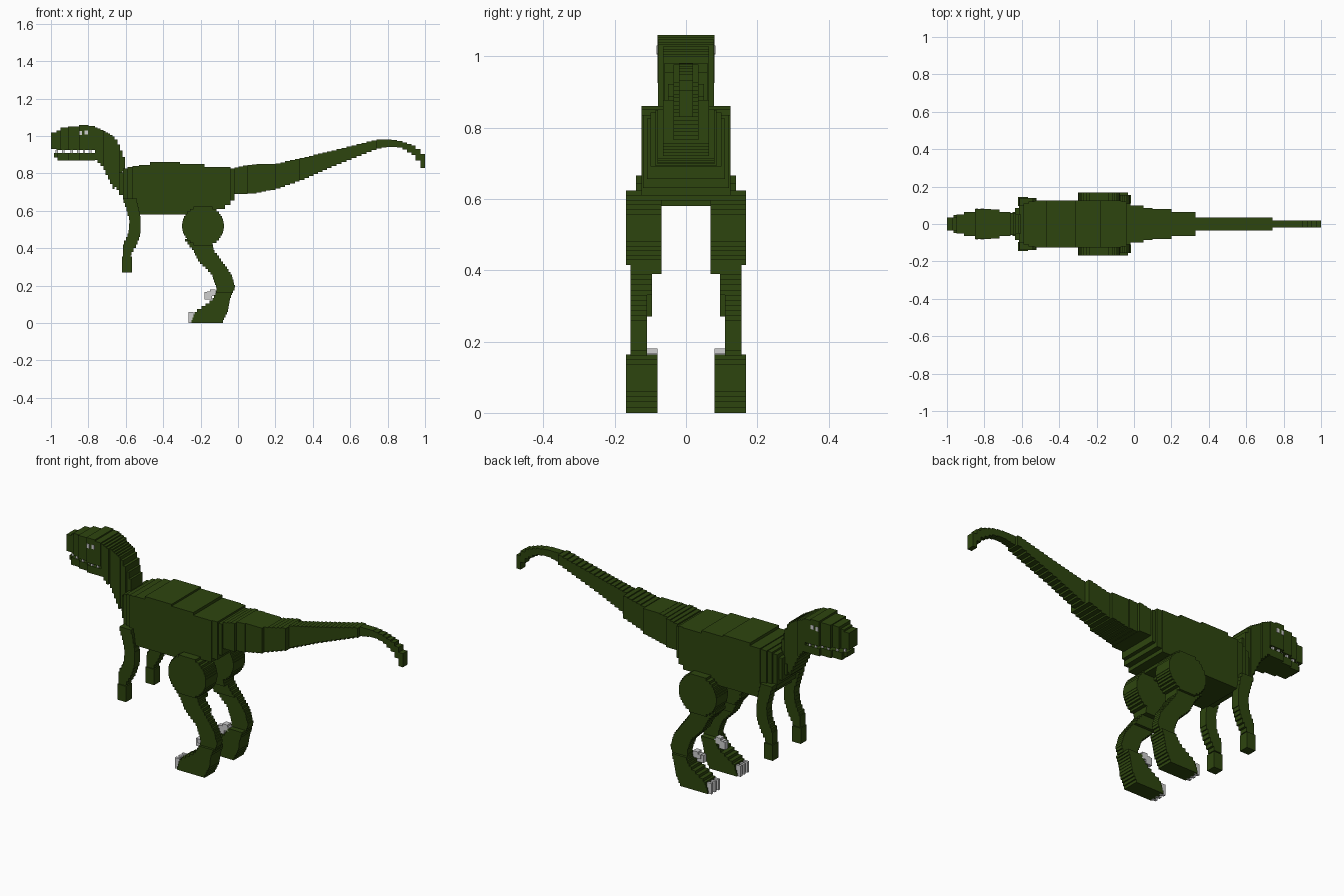
import bpy, bmesh, math


def material(name, rgb):
    m = bpy.data.materials.new(name)
    m.diffuse_color = (*rgb, 1)
    return m


GREEN = material("dark green skin", (0.027, 0.06, 0.0045))
WHITE = material("pale grey claw", (0.62, 0.62, 0.62))


def boxes(name, items, mat):
    """One object from axis-aligned boxes (x0, x1, y0, y1, z0, z1)."""
    bm = bmesh.new()
    for x0, x1, y0, y1, z0, z1 in items:
        r = bmesh.ops.create_cube(bm, size=1)
        for v in r["verts"]:
            v.co = (x1 if v.co.x > 0 else x0, y1 if v.co.y > 0 else y0,
                    z1 if v.co.z > 0 else z0)
    me = bpy.data.meshes.new(name)
    bm.to_mesh(me)
    bm.free()
    me.materials.append(mat)
    ob = bpy.data.objects.new(name, me)
    bpy.context.collection.objects.link(ob)
    return ob


def pair(name, items, mat):
    """Left and right copies mirrored across y = 0."""
    boxes(name + "_left", items, mat)
    boxes(name + "_right", [(a, b, -d, -c, e, f) for a, b, c, d, e, f in items], mat)


def steps(pts, size):
    """Stair-step a profile of (t, low, high, *width); width holds per span."""
    out = []
    for p, q in zip(pts, pts[1:]):
        n = max(1, round(abs(q[0] - p[0]) / size))
        for i in range(n):
            f = [p[0] + (q[0] - p[0]) * k / n for k in (i, i + 1)]
            m = (i + 0.5) / n
            lo, hi = (p[k] + (q[k] - p[k]) * m for k in (1, 2))
            out.append((min(f), max(f), lo, hi, *p[3:]))
    return out


def columns(pts, size):
    return [(a, b, -w, w, lo, hi) for a, b, lo, hi, w in steps(pts, size)]


def rows(pts, size):
    return [(lo, hi, y0, y1, a, b) for a, b, lo, hi, y0, y1 in steps(pts, size)]


# Torso: large flat slabs, tapering chest and hips
boxes("torso", [
    (-0.65, -0.635, -0.065, 0.065, 0.71, 0.77),
    (-0.635, -0.615, -0.085, 0.085, 0.685, 0.805),
    (-0.615, -0.59, -0.10, 0.10, 0.66, 0.825),
    (-0.59, -0.565, -0.11, 0.11, 0.62, 0.835),
    (-0.565, -0.53, -0.12, 0.12, 0.59, 0.84),
    (-0.53, -0.47, -0.125, 0.125, 0.58, 0.845),
    (-0.47, -0.31, -0.125, 0.125, 0.58, 0.86),
    (-0.31, -0.18, -0.125, 0.125, 0.58, 0.85),
    (-0.18, -0.12, -0.125, 0.125, 0.595, 0.835),
    (-0.12, -0.07, -0.125, 0.125, 0.61, 0.835),
    (-0.07, -0.04, -0.12, 0.12, 0.63, 0.835),
    (-0.04, -0.02, -0.11, 0.11, 0.655, 0.825),
    (-0.02, -0.005, -0.09, 0.09, 0.71, 0.80)], GREEN)

# Tail rising then drooping at the tip
boxes("tail", columns([
    (-0.02, 0.69, 0.83, 0.10), (0.05, 0.69, 0.845, 0.085), (0.1, 0.695, 0.85, 0.08),
    (0.2, 0.715, 0.85, 0.065), (0.33, 0.76, 0.88, 0.035), (0.5, 0.835, 0.92, 0.035),
    (0.74, 0.93, 0.98, 0.02), (0.82, 0.945, 0.98, 0.02), (0.88, 0.935, 0.97, 0.02),
    (0.95, 0.89, 0.945, 0.02), (1.0, 0.81, 0.89, 0.02)], 0.026), GREEN)

# Neck
boxes("neck", columns([
    (-0.765, 0.88, 1.05, 0.078), (-0.72, 0.83, 1.03, 0.065), (-0.66, 0.705, 0.995, 0.06),
    (-0.63, 0.79, 0.94, 0.05), (-0.605, 0.82, 0.87, 0.05)], 0.013), GREEN)

# Head and lower jaw with an open slit between them
boxes("upper_head", [
    (-1.0, -0.97, -0.035, 0.035, 0.93, 1.02), (-0.97, -0.95, -0.035, 0.035, 0.925, 1.03),
    (-0.95, -0.91, -0.05, 0.05, 0.925, 1.045), (-0.91, -0.85, -0.065, 0.065, 0.925, 1.05),
    (-0.85, -0.80, -0.08, 0.08, 0.925, 1.06), (-0.80, -0.765, -0.08, 0.08, 0.925, 1.053)], GREEN)
boxes("lower_jaw", [
    (-0.985, -0.965, -0.03, 0.03, 0.885, 0.91), (-0.965, -0.91, -0.048, 0.048, 0.87, 0.91),
    (-0.91, -0.85, -0.06, 0.06, 0.87, 0.91), (-0.85, -0.765, -0.075, 0.075, 0.87, 0.91)], GREEN)
pair("teeth", [(x, x + 0.012, w - 0.01, w, 0.91, 0.926) for x, w in
               ((-0.975, 0.03), (-0.94, 0.046), (-0.895, 0.058), (-0.86, 0.058),
                (-0.83, 0.073), (-0.795, 0.073))], WHITE)
pair("eye", [(-0.848, -0.833, 0.078, 0.082, 1.005, 1.028),
             (-0.82, -0.803, 0.078, 0.082, 1.008, 1.03)], WHITE)

# Thin arms with a block hand
pair("arm", rows([
    (0.665, -0.615, -0.545, 0.095, 0.14), (0.62, -0.60, -0.53, 0.095, 0.14),
    (0.55, -0.58, -0.52, 0.095, 0.14), (0.48, -0.585, -0.52, 0.095, 0.14),
    (0.42, -0.615, -0.54, 0.095, 0.14), (0.36, -0.615, -0.575, 0.10, 0.14),
    (0.35, -0.615, -0.575, 0.10, 0.14)], 0.02), GREEN)
pair("hand", [(-0.62, -0.568, 0.095, 0.145, 0.27, 0.355)], GREEN)

# Thigh: disc cut into rows
thigh = []
for i in range(16):
    z = 0.415 + i * 0.013
    h = 0.112 * math.sqrt(1 - ((i - 7.5) / 8.4) ** 2)
    thigh.append((-0.187 - h, -0.187 + h, 0.068, 0.168, z, z + 0.013))
pair("thigh", thigh, GREEN)

# Shin bending back to the heel
pair("shin", rows([
    (0.45, -0.29, -0.14, 0.068, 0.155), (0.39, -0.24, -0.13, 0.095, 0.155),
    (0.33, -0.21, -0.085, 0.11, 0.155), (0.26, -0.14, -0.035, 0.11, 0.155),
    (0.19, -0.115, -0.015, 0.11, 0.155), (0.16, -0.12, -0.03, 0.11, 0.155)], 0.014), GREEN)

# Foot stepping forward to the toes
pair("foot", rows([
    (0.163, -0.115, -0.03, 0.08, 0.168), (0.12, -0.14, -0.045, 0.08, 0.168),
    (0.06, -0.23, -0.055, 0.08, 0.168), (0.0, -0.25, -0.085, 0.08, 0.168)], 0.014), GREEN)

# Toe claws and raised inner claw
pair("toe_claws", [(-0.265, -0.238, y, y + 0.014, 0, 0.058) for y in (0.088, 0.117, 0.146)], WHITE)
pair("inner_claw", [
    (-0.15, -0.12, 0.08, 0.112, 0.16, 0.18), (-0.165, -0.11, 0.08, 0.112, 0.145, 0.168),
    (-0.178, -0.14, 0.08, 0.106, 0.125, 0.165)], WHITE)
